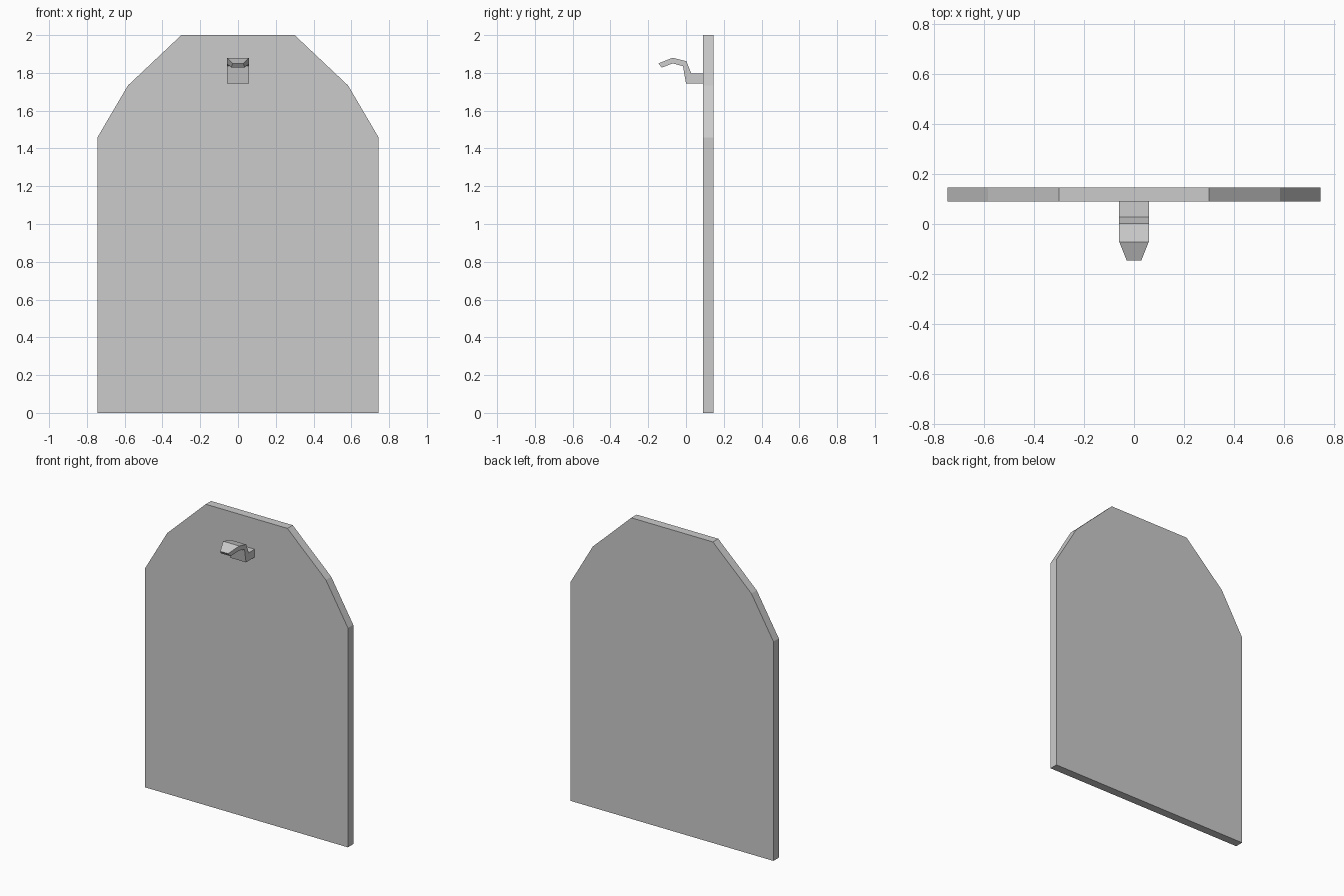
import bpy
import bmesh

cube = bpy.data.objects.get("Cube")
if cube:
    bpy.data.objects.remove(cube, do_unlink=True)

grey = bpy.data.materials.new("plain_grey")
grey.use_nodes = True
colour = (0.6, 0.6, 0.6, 1)
grey.diffuse_color = colour
grey.node_tree.nodes["Principled BSDF"].inputs["Base Color"].default_value = colour


def loft(name, first, second):
    """Solid between two matching outlines."""
    bm = bmesh.new()
    a = [bm.verts.new(p) for p in first]
    b = [bm.verts.new(p) for p in second]
    bm.faces.new(a)
    bm.faces.new(b[::-1])
    for i in range(len(a)):
        j = (i + 1) % len(a)
        bm.faces.new((a[i], b[i], b[j], a[j]))
    bmesh.ops.recalc_face_normals(bm, faces=bm.faces)
    mesh = bpy.data.meshes.new(name)
    bm.to_mesh(mesh)
    bm.free()
    mesh.materials.append(grey)
    obj = bpy.data.objects.new(name, mesh)
    bpy.context.collection.objects.link(obj)
    return obj


# Upright panel with a faceted arch top
half = [(0.745, 0), (0.745, 1.457), (0.583, 1.733), (0.3, 2)]
outline = half + [(-x, z) for x, z in reversed(half)]
FRONT, BACK = 0.09, 0.146
loft("panel", [(x, FRONT, z) for x, z in outline],
     [(x, BACK, z) for x, z in outline])

# Hook: side profile (y, z, half width), narrowing to the tip
hook = [(FRONT, 1.797, 0.059), (0.028, 1.797, 0.059), (0.002, 1.862, 0.059),
        (-0.071, 1.88, 0.059), (-0.146, 1.85, 0.029), (-0.128, 1.828, 0.036),
        (-0.071, 1.85, 0.059), (-0.016, 1.836, 0.059), (0.0, 1.744, 0.059),
        (FRONT, 1.744, 0.059)]
loft("hook", [(w, y, z) for y, z, w in hook],
     [(-w, y, z) for y, z, w in hook])
